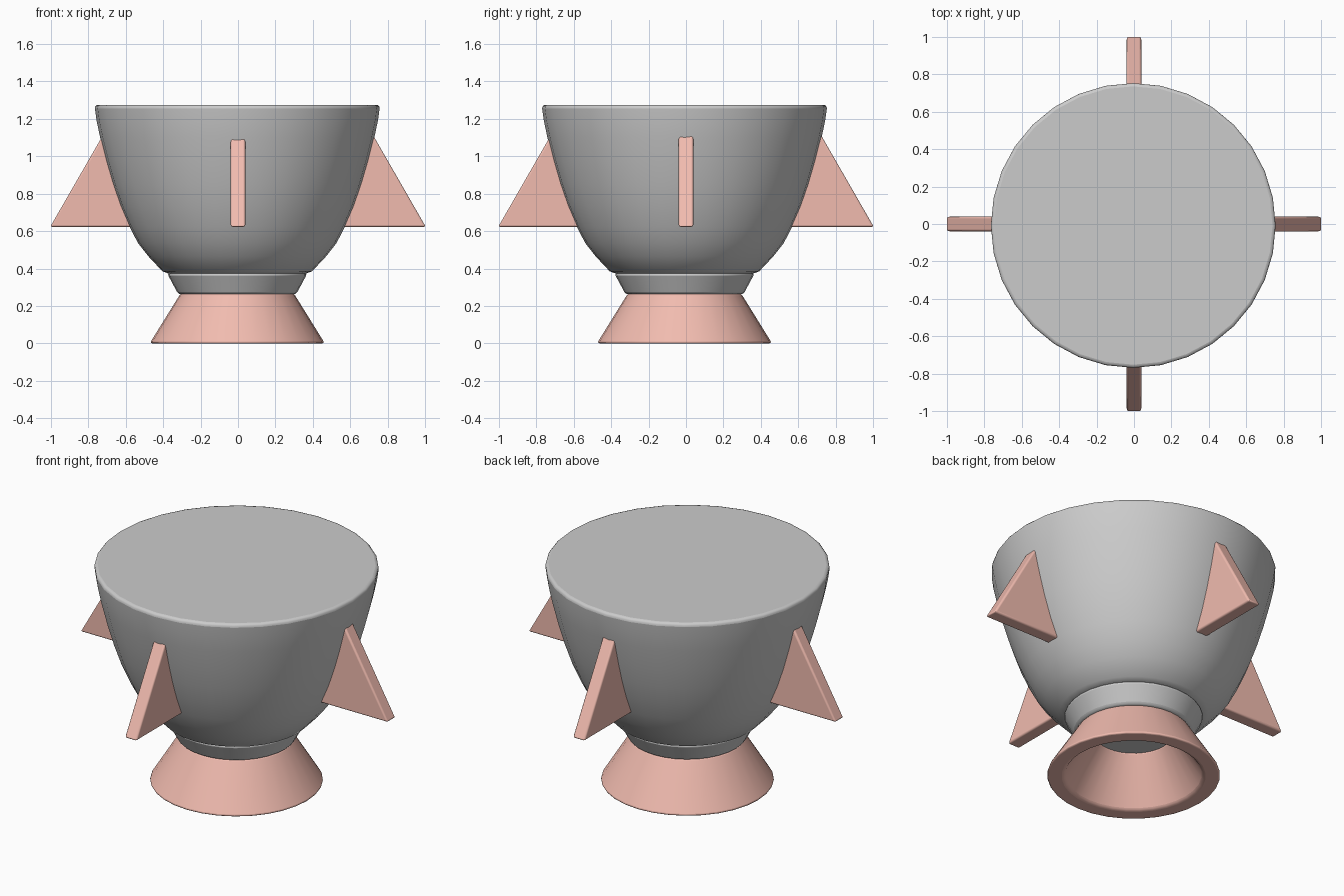
import bpy, bmesh, math
from mathutils import Matrix

if "Cube" in bpy.data.objects:
    bpy.data.objects.remove(bpy.data.objects["Cube"])

CX, CY = -0.004, -0.008
SIDES = 32

pink = bpy.data.materials.new("salmon")
pink.diffuse_color = (0.88, 0.50, 0.43, 1)
pink.use_nodes = True
pink.node_tree.nodes["Principled BSDF"].inputs["Base Color"].default_value = pink.diffuse_color


def finish(bm, name, bevel, mat=None, loc=(CX, CY, 0)):
    bmesh.ops.recalc_face_normals(bm, faces=bm.faces)
    me = bpy.data.meshes.new(name)
    bm.to_mesh(me)
    bm.free()
    ob = bpy.data.objects.new(name, me)
    ob.location = loc
    bpy.context.collection.objects.link(ob)
    if mat:
        me.materials.append(mat)
    # rounded edges only where the profile turns sharply
    mod = ob.modifiers.new("bevel", 'BEVEL')
    mod.width, mod.segments = bevel, 3
    mod.limit_method, mod.angle_limit = 'ANGLE', math.radians(40)
    bpy.ops.object.select_all(action='DESELECT')
    ob.select_set(True)
    bpy.context.view_layer.objects.active = ob
    bpy.ops.object.shade_smooth_by_angle(angle=math.radians(35))
    return ob


def lathe(name, profile, bevel, closed=False, mat=None):
    """Rings of quads from (radius, z) points; ends capped unless the profile is closed."""
    bm = bmesh.new()
    rings = [[bm.verts.new((r * math.cos(a), r * math.sin(a), z))
              for a in (2 * math.pi * i / SIDES for i in range(SIDES))]
             for r, z in profile]
    pairs = list(zip(rings, rings[1:]))
    if closed:
        pairs.append((rings[-1], rings[0]))
    else:
        bm.faces.new(rings[0])
        bm.faces.new(rings[-1])
    for a, b in pairs:
        for i in range(SIDES):
            j = (i + 1) % SIDES
            bm.faces.new((a[i], a[j], b[j], b[i]))
    return finish(bm, name, bevel, mat)


# bowl-shaped hull with a flat lid
lathe("hull", [(0.365, 0.372), (0.40, 0.385), (0.475, 0.465), (0.53, 0.535), (0.577, 0.625),
               (0.625, 0.735), (0.665, 0.85), (0.70, 0.97), (0.733, 1.10),
               (0.752, 1.19), (0.764, 1.275)], 0.02)

# collar between hull and nozzle
lathe("collar", [(0.315, 0.262), (0.375, 0.374)], 0.015)

# hollow flared nozzle
lathe("nozzle", [(0.468, 0.0), (0.302, 0.268), (0.205, 0.268), (0.372, 0.0)],
      0.014, closed=True, mat=pink)

# four triangular fins
T = 0.039
for k, side in enumerate(("right", "back", "left", "front")):
    bm = bmesh.new()
    tri = [(1.004, 0.623), (0.695, 1.16), (0.45, 0.623)]
    a = [bm.verts.new((x, -T, z)) for x, z in tri]
    b = [bm.verts.new((x, T, z)) for x, z in tri]
    bm.faces.new(a)
    bm.faces.new(b)
    for i in range(3):
        j = (i + 1) % 3
        bm.faces.new((a[i], a[j], b[j], b[i]))
    bm.transform(Matrix.Rotation(k * math.pi / 2, 4, 'Z'))
    finish(bm, side + "_fin", 0.01, pink, (0, 0, 0))
